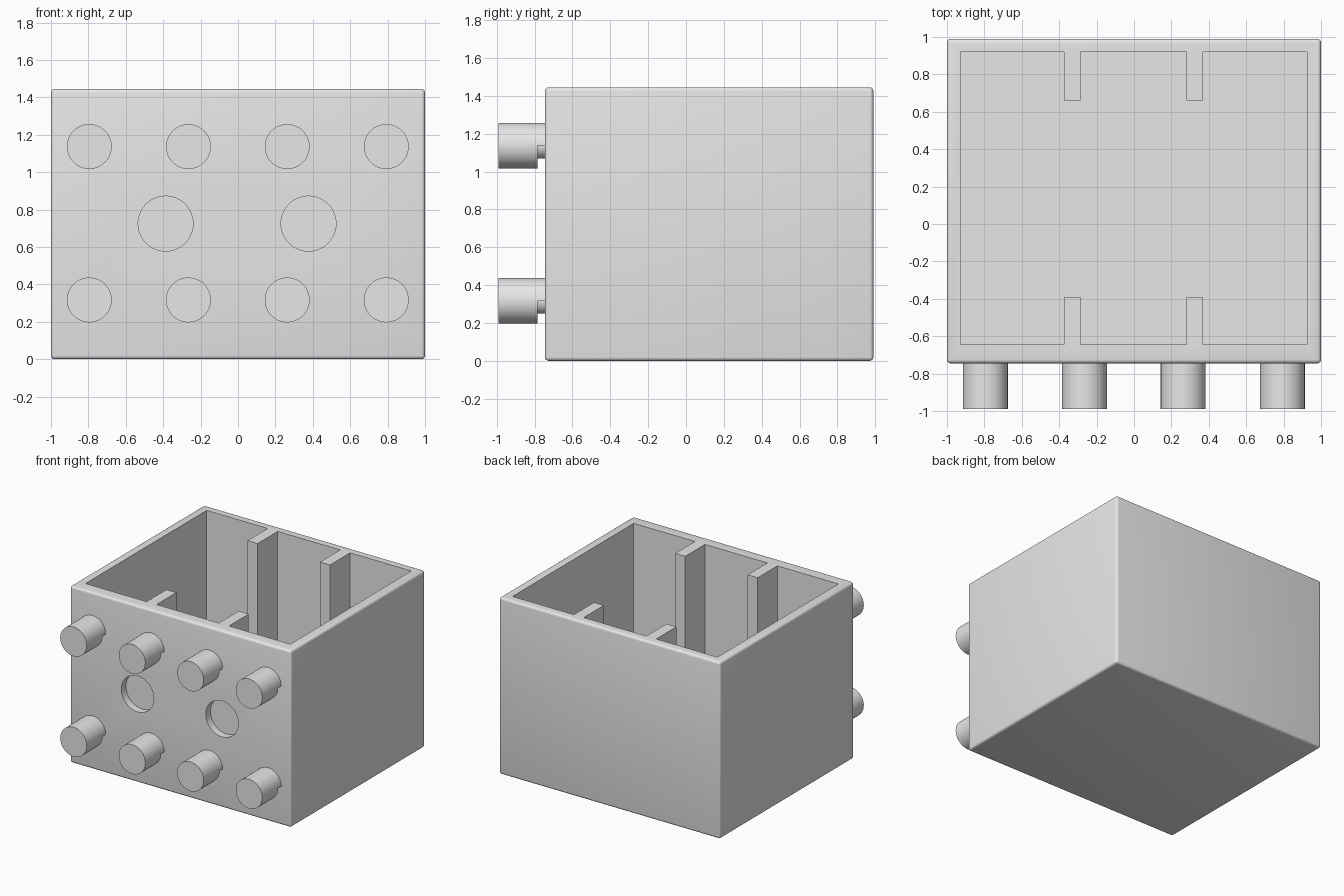
import bpy, bmesh, math
from mathutils import Matrix, Vector

if "Cube" in bpy.data.objects:
    bpy.data.objects.remove(bpy.data.objects["Cube"])

grey = bpy.data.materials.new("light grey plastic")
grey.diffuse_color = (0.8, 0.8, 0.8, 1)
grey.use_nodes = True
grey.node_tree.nodes["Principled BSDF"].inputs["Base Color"].default_value = grey.diffuse_color


def make_object(name, bm):
    bmesh.ops.recalc_face_normals(bm, faces=bm.faces)
    mesh = bpy.data.meshes.new(name)
    bm.to_mesh(mesh)
    bm.free()
    mesh.materials.append(grey)
    obj = bpy.data.objects.new(name, mesh)
    bpy.context.collection.objects.link(obj)
    return obj


def activate(obj):
    bpy.ops.object.select_all(action='DESELECT')
    obj.select_set(True)
    bpy.context.view_layer.objects.active = obj


def extrude_profile(bm, points, offset):
    face = bm.faces.new([bm.verts.new(p) for p in points])
    ext = bmesh.ops.extrude_face_region(bm, geom=[face])
    moved = [g for g in ext["geom"] if isinstance(g, bmesh.types.BMVert)]
    bmesh.ops.translate(bm, verts=moved, vec=offset)


def arc(x, y, z, radius, steps, start=0.0, sweep=2 * math.pi):
    """Points of an arc facing the front; a full sweep leaves out the repeat."""
    count = steps if sweep > 6 else steps + 1
    return [(x + radius * math.cos(start + sweep * i / steps), y,
             z + radius * math.sin(start + sweep * i / steps)) for i in range(count)]


def cut(obj, cutter):
    cutter.hide_render = True
    mod = obj.modifiers.new("cut", 'BOOLEAN')
    mod.operation = 'DIFFERENCE'
    mod.solver = 'EXACT'
    mod.object = cutter
    activate(obj)
    bpy.ops.object.modifier_apply(modifier=mod.name)
    bpy.data.objects.remove(cutter)


FRONT, BACK, TOP, FLOOR = -0.745, 0.99, 1.445, 0.1

# Housing: block with small rounded outer edges
bm = bmesh.new()
bmesh.ops.create_cube(bm, size=1, matrix=Matrix.Translation((0, (FRONT + BACK) / 2, TOP / 2))
                      @ Matrix.Diagonal((2, BACK - FRONT, TOP, 1)))
bmesh.ops.bevel(bm, geom=bm.edges[:], offset=0.02, segments=4, profile=0.5, affect='EDGES')
housing = make_object("housing", bm)

# Cavity: outline leaves four upright ribs standing on the front and back walls
ribs = [(-0.375, -0.285), (0.28, 0.37)]
x0, x1, y0, y1 = -0.928, 0.925, -0.645, 0.92
outline = [(x0, y0)]
for a, b in ribs:
    outline += [(a, y0), (a, -0.39), (b, -0.39), (b, y0)]
outline += [(x1, y0), (x1, y1)]
for a, b in reversed(ribs):
    outline += [(b, y1), (b, 0.66), (a, 0.66), (a, y1)]
outline.append((x0, y1))
bm = bmesh.new()
extrude_profile(bm, [(x, y, FLOOR) for x, y in outline], Vector((0, 0, 2)))
cut(housing, make_object("cavity_cutter", bm))

# Two shallow round recesses in the front wall
for x in (-0.387, 0.377):
    bm = bmesh.new()
    extrude_profile(bm, arc(x, FRONT - 0.1, 0.725, 0.147, 48), Vector((0, 0.16, 0)))
    cut(housing, make_object("recess_cutter", bm))
activate(housing)
bpy.ops.object.shade_smooth_by_angle(angle=math.radians(30))

# Front studs: round head, half collar above and thin neck next to the wall
for z, row in ((0.317, "lower"), (1.137, "upper")):
    for i, x in enumerate((-0.795, -0.265, 0.263, 0.793)):
        bm = bmesh.new()
        extrude_profile(bm, arc(x, -0.99, z, 0.12, 48), Vector((0, 0.205, 0)))
        extrude_profile(bm, arc(x, -0.785, z, 0.12, 24, 0, math.pi), Vector((0, 0.045, 0)))
        extrude_profile(bm, arc(x, -0.785, z, 0.068, 24, math.pi, math.pi), Vector((0, 0.045, 0)))
        stud = make_object(f"{row}_stud_{i + 1}", bm)
        activate(stud)
        bpy.ops.object.shade_smooth_by_angle(angle=math.radians(30))
